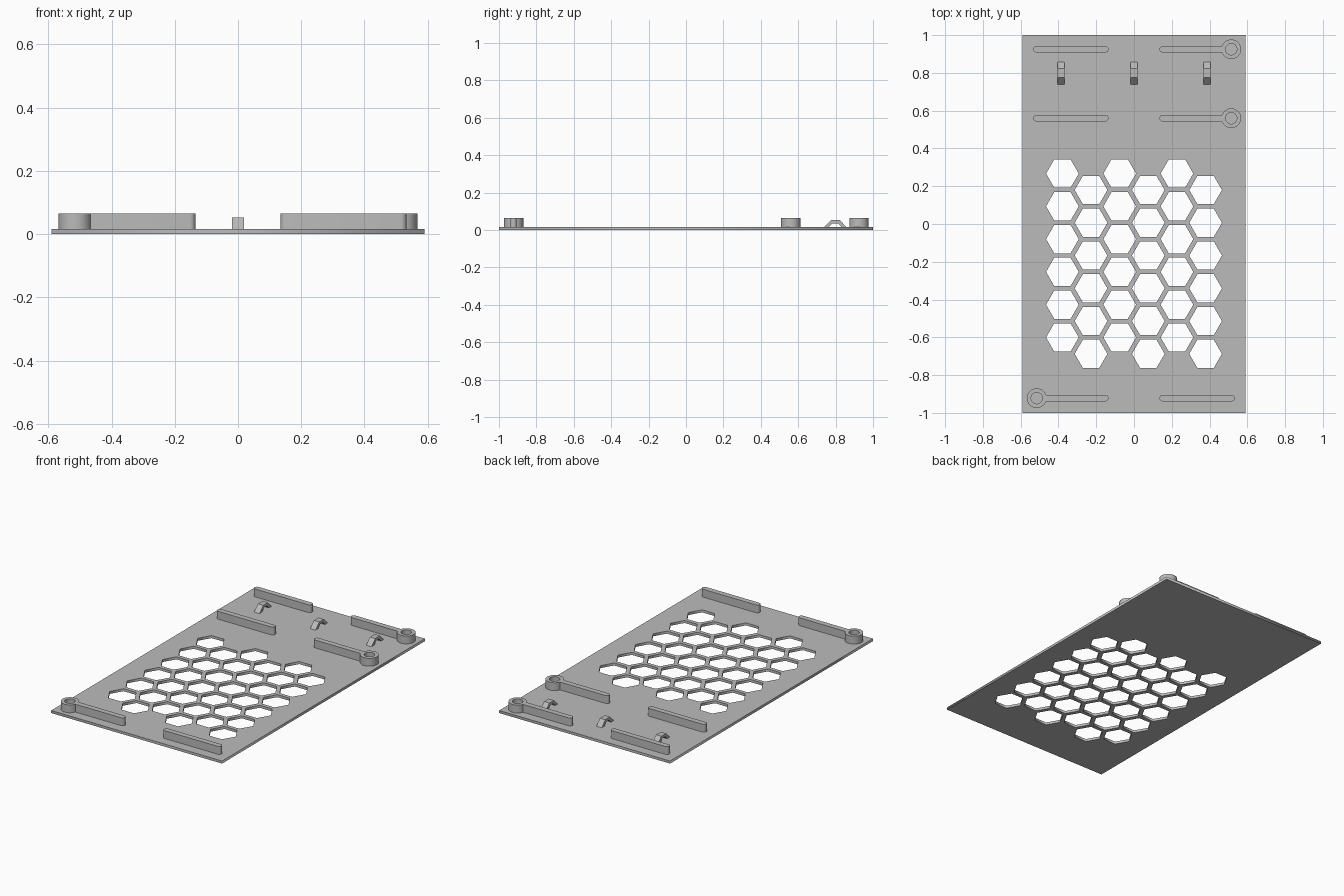
import bpy, bmesh, math

if "Cube" in bpy.data.objects:
    bpy.data.objects.remove(bpy.data.objects["Cube"])

TOP = 0.016        # plate thickness
RIB_TOP = 0.065    # height of ribs and bosses
W = 0.017          # half width of a rib

grey = bpy.data.materials.new("grey plastic")
grey.diffuse_color = (0.5, 0.5, 0.5, 1)
grey.use_nodes = True
grey.node_tree.nodes["Principled BSDF"].inputs["Base Color"].default_value = grey.diffuse_color


def slab(name, outlines, z0, z1, smooth=False):
    """Extrude closed 2D outlines (inner ones become holes) between two heights."""
    cu = bpy.data.curves.new(name, 'CURVE')
    cu.dimensions = '2D'
    cu.fill_mode = 'BOTH'
    cu.extrude = (z1 - z0) / 2
    for pts in outlines:
        sp = cu.splines.new('POLY')
        sp.points.add(len(pts) - 1)
        for p, (x, y) in zip(sp.points, pts):
            p.co = (x, y, 0, 1)
        sp.use_cyclic_u = True
    ob = bpy.data.objects.new(name, cu)
    bpy.context.collection.objects.link(ob)
    bpy.ops.object.select_all(action='DESELECT')
    ob.select_set(True)
    bpy.context.view_layer.objects.active = ob
    bpy.ops.object.convert(target='MESH')
    ob = bpy.context.object
    bm = bmesh.new()
    bm.from_mesh(ob.data)
    bmesh.ops.remove_doubles(bm, verts=bm.verts, dist=1e-5)
    bmesh.ops.translate(bm, verts=bm.verts, vec=(0, 0, (z0 + z1) / 2))
    bmesh.ops.recalc_face_normals(bm, faces=bm.faces)
    bm.to_mesh(ob.data)
    bm.free()
    ob.data.materials.clear()
    ob.data.materials.append(grey)
    if smooth:
        bpy.ops.object.shade_smooth_by_angle(angle=math.radians(30))
    return ob


def arc(cx, cy, r, a0, a1, n):
    return [(cx + r * math.cos(a0 + (a1 - a0) * i / n),
             cy + r * math.sin(a0 + (a1 - a0) * i / n)) for i in range(n + 1)]


# Base plate with honeycomb openings
outlines = [[(-0.59, -1), (0.59, -1), (0.59, 1), (-0.59, 1)]]
for col in range(6):
    for row in range(6):
        cx = -0.379 + 0.1516 * col
        cy = 0.267 - 0.1735 * row - (0.087 if col % 2 else 0)
        outlines.append(arc(cx, cy, 0.0865, 0, math.tau * 5 / 6, 5))
slab("base_plate", outlines, 0, TOP)


def rib(name, y, side):
    """Plain rib with round ends."""
    a, b = 0.135 + W, 0.533 - W
    pts = arc(b, y, W, -math.pi / 2, math.pi / 2, 12) + arc(a, y, W, math.pi / 2, math.pi * 1.5, 12)
    slab(name, [[(side * x, v) for x, v in pts]], TOP / 2, RIB_TOP, True)


def boss_rib(name, y, side):
    """Rib ending in a round boss with a pin hole."""
    cx, r = 0.515, 0.052
    t = math.asin(W / r)
    pts = arc(cx, y, r, t - math.pi, math.pi - t, 40)
    pts += arc(0.135 + W, y, W, math.pi / 2, math.pi * 1.5, 12)
    hole = arc(cx, y, 0.03, 0, math.tau * 31 / 32, 31)
    slab(name, [[(side * x, v) for x, v in o] for o in (pts, hole)], TOP / 2, RIB_TOP, True)


# Ribs: the front pair is turned around
for name, y, side in (("back", 0.925, 1), ("middle", 0.56, 1), ("front", -0.922, -1)):
    boss_rib(name + "_boss_rib", y, side)
    rib(name + "_rib", y, -side)

# Cable tie loops: small hollow arches
outer = [(0.738, TOP), (0.775, 0.053), (0.822, 0.053), (0.857, TOP)]
inner = [(0.764, TOP), (0.782, 0.036), (0.814, 0.036), (0.831, TOP)]
for name, x in (("left", -0.387), ("centre", 0), ("right", 0.387)):
    bm = bmesh.new()
    rings = [[[bm.verts.new((x + dx, y, z)) for y, z in prof] for prof in (outer, inner)]
             for dx in (-0.0185, 0.0185)]
    (lo, li), (ro, ri) = rings
    for i in range(3):
        for a, b in ((lo, li), (li, ri), (ri, ro), (ro, lo)):
            bm.faces.new((a[i], a[i + 1], b[i + 1], b[i]))
    for i in (0, 3):
        bm.faces.new((lo[i], li[i], ri[i], ro[i]))
    bmesh.ops.recalc_face_normals(bm, faces=bm.faces)
    me = bpy.data.meshes.new(name + "_tie_loop")
    bm.to_mesh(me)
    bm.free()
    me.materials.append(grey)
    bpy.context.collection.objects.link(bpy.data.objects.new(name + "_tie_loop", me))
